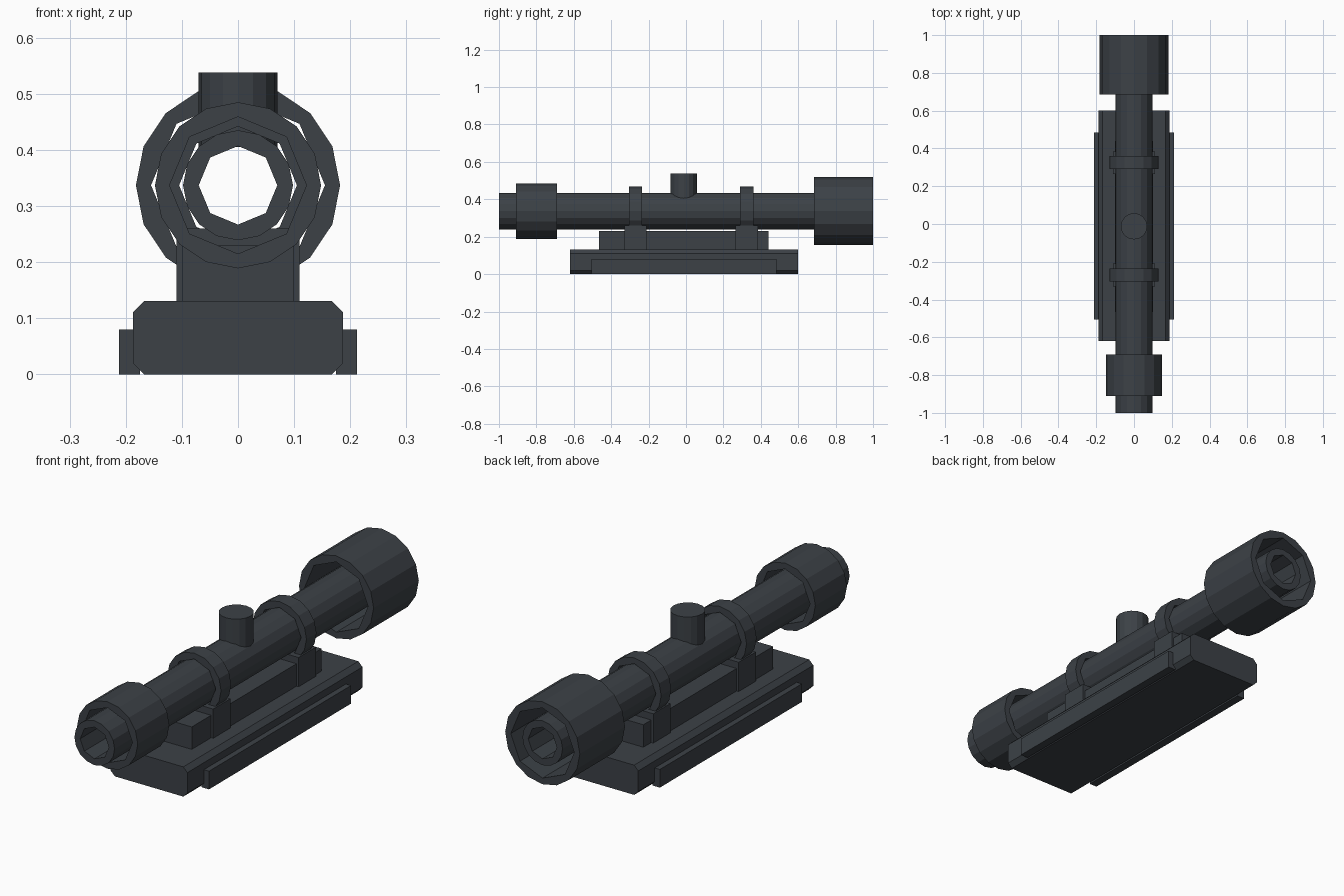
import bpy, bmesh, math

if "Cube" in bpy.data.objects:
    bpy.data.objects.remove(bpy.data.objects["Cube"])

mat = bpy.data.materials.new("dark_gunmetal")
mat.diffuse_color = (0.045, 0.053, 0.062, 1)
mat.use_nodes = True
mat.node_tree.nodes["Principled BSDF"].inputs["Base Color"].default_value = mat.diffuse_color
AXIS_Z = 0.337


def finish(bm, name):
    bmesh.ops.recalc_face_normals(bm, faces=bm.faces)
    me = bpy.data.meshes.new(name)
    bm.to_mesh(me)
    bm.free()
    me.materials.append(mat)
    ob = bpy.data.objects.new(name, me)
    bpy.context.collection.objects.link(ob)
    return ob


def sleeve(name, r_out, r_in, y0, y1):
    """Open tube along y: 16-sided outside, 8-sided bore."""
    bm = bmesh.new()
    n = 16

    def ring(y, r, octagon):
        vs = []
        for i in range(n):
            a = 2 * math.pi * i / n
            k = r * math.cos(math.pi / 8) if octagon and i % 2 else r
            vs.append(bm.verts.new((k * math.cos(a), y, AXIS_Z + k * math.sin(a))))
        return vs

    loops = [ring(y0, r_out, False), ring(y1, r_out, False),
             ring(y1, r_in, True), ring(y0, r_in, True)]
    for a, b in zip(loops, loops[1:] + loops[:1]):
        for i in range(n):
            j = (i + 1) % n
            bm.faces.new((a[i], a[j], b[j], b[i]))
    return finish(bm, name)


def prism(name, profile, y0, y1):
    """Extrude an x/z profile along y."""
    bm = bmesh.new()
    a = [bm.verts.new((x, y0, z)) for x, z in profile]
    b = [bm.verts.new((x, y1, z)) for x, z in profile]
    bm.faces.new(a)
    bm.faces.new(b)
    for i in range(len(a)):
        j = (i + 1) % len(a)
        bm.faces.new((a[i], a[j], b[j], b[i]))
    return finish(bm, name)


def box(name, x0, x1, y0, y1, z0, z1):
    return prism(name, [(x0, z0), (x1, z0), (x1, z1), (x0, z1)], y0, y1)


# Sight tube with its two end bells
sleeve("main_tube", 0.098, 0.070, -1.0, 1.0)
sleeve("eyepiece_bell", 0.148, 0.122, -0.91, -0.69)
sleeve("objective_bell", 0.182, 0.155, 0.685, 1.0)

# Clamp rings and their blocks
for label, y in (("front", -0.27), ("rear", 0.325)):
    sleeve(label + "_clamp_ring", 0.131, 0.105, y - 0.035, y + 0.035)
    box(label + "_clamp_block", -0.11, 0.11, y - 0.06, y + 0.06, 0.13, 0.26)

# Rail and chamfered base
box("mount_rail", -0.10, 0.10, -0.465, 0.44, 0.13, 0.23)
w, h, c = 0.187, 0.131, 0.02
prism("base_plate", [(-w + c, 0), (w - c, 0), (w, c), (w, h - c),
                     (w - c, h), (-w + c, h), (-w, h - c), (-w, c)], -0.62, 0.60)

# Side strips
for label, s in (("left", -1), ("right", 1)):
    xs = sorted((s * 0.175, s * 0.212))
    box(label + "_side_strip", xs[0], xs[1], -0.505, 0.485, 0, 0.08)

# Adjustment knob
bm = bmesh.new()
bmesh.ops.create_cone(bm, cap_ends=True, segments=16, radius1=0.07, radius2=0.07, depth=0.133)
bmesh.ops.translate(bm, verts=bm.verts, vec=(0, -0.012, 0.4715))
finish(bm, "adjustment_knob")
